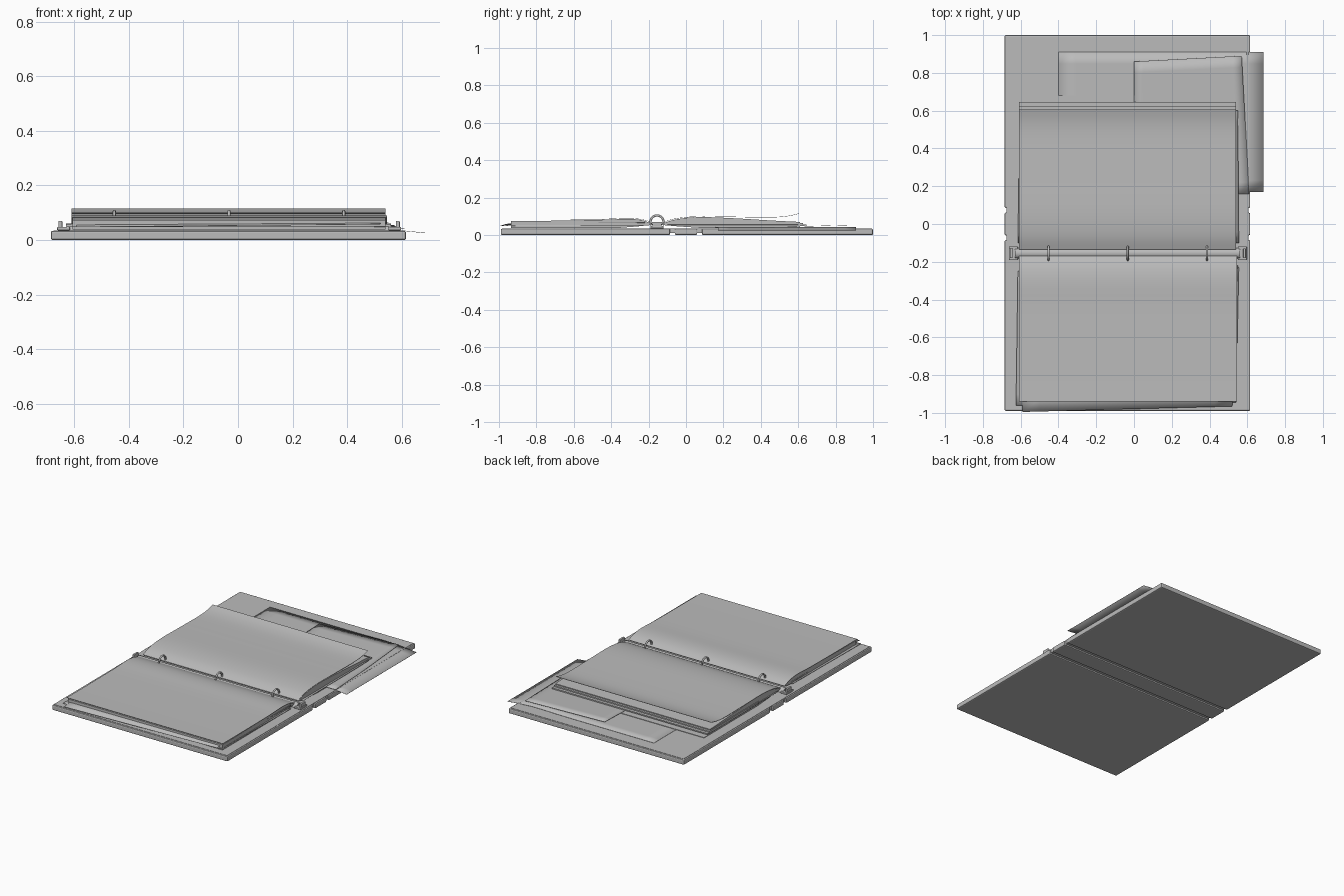
import bpy, bmesh, math
from mathutils import Vector

if "Cube" in bpy.data.objects:
    bpy.data.objects.remove(bpy.data.objects["Cube"], do_unlink=True)

grey = bpy.data.materials.new("plain grey")
grey.use_nodes = True
grey.diffuse_color = (0.5, 0.5, 0.5, 1)
grey.node_tree.nodes["Principled BSDF"].inputs["Base Color"].default_value = (0.5, 0.5, 0.5, 1)


def finish(name, bm, smooth=True):
    bmesh.ops.recalc_face_normals(bm, faces=bm.faces)
    mesh = bpy.data.meshes.new(name)
    bm.to_mesh(mesh)
    bm.free()
    obj = bpy.data.objects.new(name, mesh)
    bpy.context.collection.objects.link(obj)
    mesh.materials.append(grey)
    if smooth:
        bpy.ops.object.select_all(action='DESELECT')
        obj.select_set(True)
        bpy.context.view_layer.objects.active = obj
        bpy.ops.object.shade_smooth_by_angle(angle=math.radians(35))
    return obj


def box(name, x, y, z, bevel=0):
    bm = bmesh.new()
    bmesh.ops.create_cube(bm, size=1)
    for v in bm.verts:
        v.co = [(a + b) / 2 + c * (b - a) for (a, b), c in zip((x, y, z), v.co)]
    obj = finish(name, bm, False)
    if bevel:
        m = obj.modifiers.new("bevel", 'BEVEL')
        m.width, m.segments = bevel, 2
    return obj


def smooth_path(pts, steps=5):
    """Catmull-Rom curve through (y, z) points."""
    p = [Vector(q) for q in [pts[0], *pts, pts[-1]]]
    out = []
    for a, b, c, d in zip(p, p[1:], p[2:], p[3:]):
        for i in range(steps):
            t = i / steps
            out.append(0.5 * (2 * b + (c - a) * t + (2 * a - 5 * b + 4 * c - d) * t ** 2
                              + (3 * b - a - 3 * c + d) * t ** 3))
    return out + [p[-1]]


def extrude_profile(name, loop, x0, x1):
    """Closed (y, z) outline drawn out along x."""
    bm = bmesh.new()
    face = bm.faces.new([bm.verts.new((x0, y, z)) for y, z in loop])
    new = bmesh.ops.extrude_face_region(bm, geom=[face])["geom"]
    bmesh.ops.translate(bm, vec=(x1 - x0, 0, 0),
                        verts=[g for g in new if isinstance(g, bmesh.types.BMVert)])
    return finish(name, bm)


def sheet_profile(name, pts, x0, x1, thick=0.002):
    path = smooth_path(pts)
    loop = path + [q - Vector((0, thick)) for q in reversed(path)]
    return extrude_profile(name, loop, x0, x1)


def loose_sheet(name, corners, height, n=12):
    """Thin paper between four (x, y) corners, lifted by height(x, y)."""
    a, b, c, d = [Vector(q) for q in corners]
    bm = bmesh.new()
    bmesh.ops.create_grid(bm, x_segments=n, y_segments=n, size=0.5)
    for v in bm.verts:
        u, w = v.co.x + 0.5, v.co.y + 0.5
        p = a.lerp(b, u).lerp(d.lerp(c, u), w)
        v.co = (p.x, p.y, height(p.x, p.y))
    obj = finish(name, bm)
    m = obj.modifiers.new("thickness", 'SOLIDIFY')
    m.thickness = 0.0015
    return obj


# Binder cover: two boards, a spine board and thin hinges between them
X = (-0.685, 0.615)
for name, y in (("front_cover_board", (-0.99, -0.085)), ("spine_board", (-0.06, 0.06)),
                ("back_cover_board", (0.085, 1.0))):
    box(name, X, y, (0, 0.034), 0.007)
box("cover_lining", (X[0] + 0.01, X[1] - 0.01), (-0.98, 0.99), (0.01, 0.036))

# Page stacks, arched near the rings
front_top = [(-0.935, 0.074), (-0.75, 0.076), (-0.5, 0.08), (-0.32, 0.086),
             (-0.24, 0.08), (-0.18, 0.06)]
front_base = [(-0.18, 0.054), (-0.26, 0.046), (-0.36, 0.038), (-0.935, 0.038)]
extrude_profile("front_page_stack", smooth_path(front_top) + [Vector(q) for q in front_base],
                -0.605, 0.54)
back_top = [(-0.13, 0.06), (-0.06, 0.082), (0.06, 0.096), (0.25, 0.09),
            (0.45, 0.078), (0.61, 0.07)]
back_base = [(0.61, 0.038), (0.08, 0.038), (-0.04, 0.046), (-0.13, 0.054)]
extrude_profile("back_page_stack", smooth_path(back_top) + [Vector(q) for q in back_base],
                -0.605, 0.54)

# Top pages, the back one curling up at its far edge
sheet_profile("front_top_page", [(-0.94, 0.084), (-0.7, 0.084), (-0.45, 0.086),
                                 (-0.31, 0.091), (-0.23, 0.083), (-0.17, 0.063)], -0.61, 0.545)
sheet_profile("back_top_page", [(-0.135, 0.064), (-0.06, 0.088), (0.06, 0.1), (0.25, 0.098),
                                (0.45, 0.096), (0.54, 0.102), (0.605, 0.116)], -0.61, 0.54)

# Lower pages stepping out behind the back stack
for i, (y, z) in enumerate(((0.625, 0.064), (0.645, 0.056))):
    box(f"back_lower_page_{i + 1}", (-0.61, 0.54), (0.1, y), (z - 0.008, z))
box("back_divider", (-0.61, 0.5), (0.1, 0.68), (0.04, 0.043))

# Skewed loose pages
loose_sheet("loose_front_page", [(-0.59, -0.995), (0.52, -0.965), (0.55, -0.22), (-0.61, -0.25)],
            lambda x, y: 0.06 + 0.006 * (x + 0.6) - 0.012 * max(0, -y - 0.9) / 0.1)
loose_sheet("tilted_front_page", [(-0.625, -0.96), (0.54, -0.945), (0.555, -0.23), (-0.615, -0.25)],
            lambda x, y: 0.05)
loose_sheet("loose_back_page", [(0.0, 0.15), (0.61, 0.16), (0.57, 0.89), (0.0, 0.86)],
            lambda x, y: 0.043 + 0.012 * max(0, y - 0.5) / 0.4)
loose_sheet("overhanging_page", [(-0.4, 0.17), (0.685, 0.17), (0.685, 0.91), (-0.4, 0.91)],
            lambda x, y: 0.039 - 0.012 * (max(0, x - 0.45) / 0.235) ** 2
            + 0.004 * max(0, 1 - abs(x - 0.48) / 0.2))
loose_sheet("side_back_page", [(-0.615, -0.1), (0.555, -0.1), (0.55, 0.6), (-0.605, 0.6)],
            lambda x, y: 0.055)

# Ring mechanism: curved metal strip, end levers and three rings
RY = -0.155
arc = [Vector((RY + 0.028 * math.cos(t), 0.036 + 0.024 * math.sin(t)))
       for t in [math.pi * i / 10 for i in range(11)]]
extrude_profile("ring_rail", arc, -0.63, 0.56)
for side, x in (("right", -0.65), ("left", 0.585)):
    box(f"{side}_lever_tab", (x - 0.007, x + 0.007), (RY - 0.025, RY + 0.025), (0.045, 0.07), 0.003)
    box(f"{side}_lever_arm", (x - 0.012, x + 0.035) if x < 0 else (x - 0.035, x + 0.012),
        (RY - 0.036, RY + 0.036), (0.036, 0.048), 0.003)
for i, x in enumerate((-0.453, -0.033, 0.387)):
    curve = bpy.data.curves.new(f"ring_{i + 1}", 'CURVE')
    curve.dimensions = '3D'
    curve.bevel_depth, curve.bevel_resolution = 0.006, 2
    curve.use_fill_caps = True
    spline = curve.splines.new('POLY')
    spline.points.add(24)
    for k, p in enumerate(spline.points):
        t = math.radians(-30 + 240 * k / 24)
        p.co = (x, RY + 0.035 * math.cos(t), 0.07 + 0.035 * math.sin(t), 1)
    curve.materials.append(grey)
    bpy.context.collection.objects.link(bpy.data.objects.new(f"ring_{i + 1}", curve))
